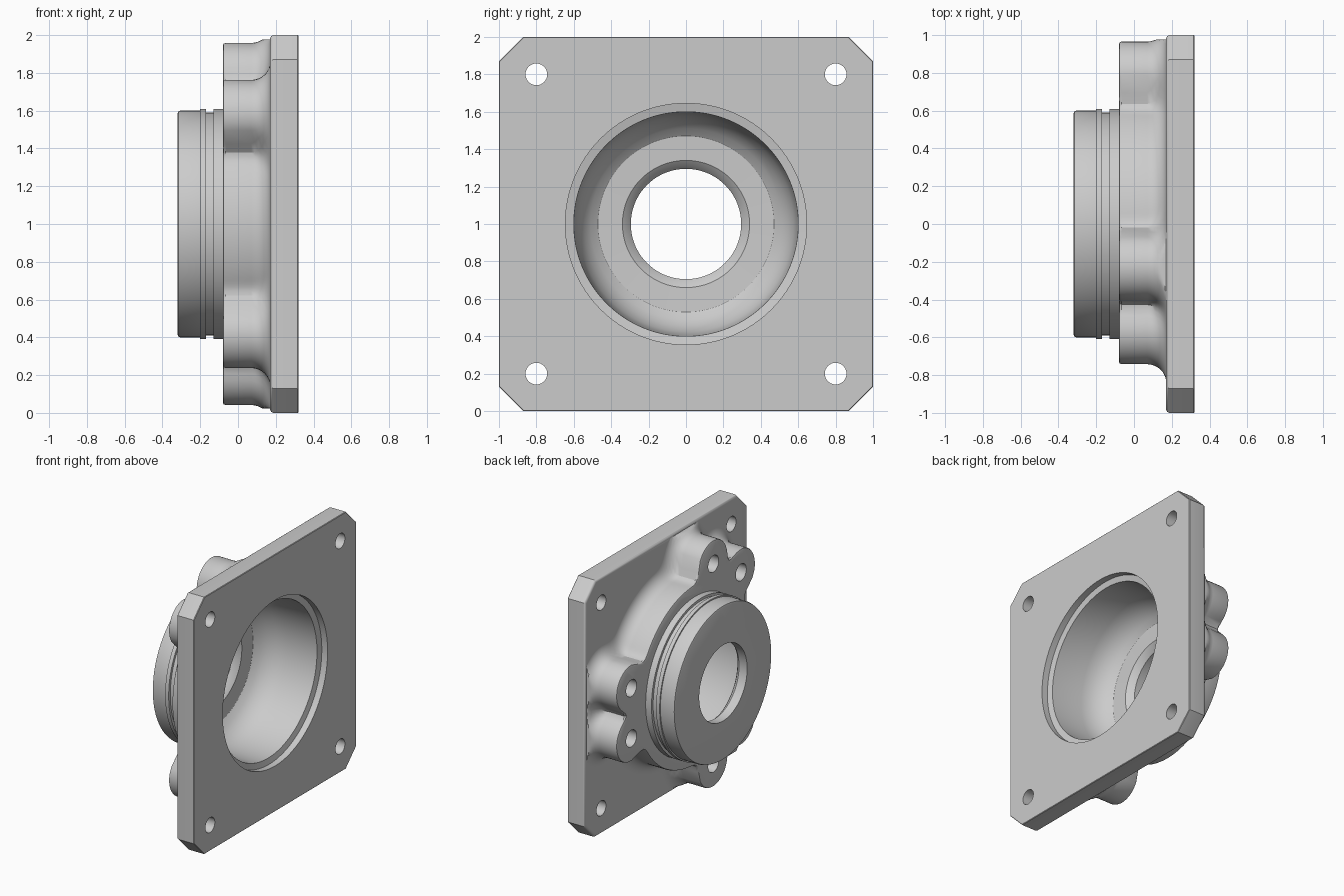
import bpy, bmesh, math

if "Cube" in bpy.data.objects:
    bpy.data.objects.remove(bpy.data.objects["Cube"])

def finish(bm, name):
    bmesh.ops.recalc_face_normals(bm, faces=bm.faces)
    me = bpy.data.meshes.new(name)
    bm.to_mesh(me)
    bm.free()
    ob = bpy.data.objects.new(name, me)
    bpy.context.collection.objects.link(ob)
    return ob

def loft(name, rings):
    """Closed solid through equal-length rings of points."""
    bm = bmesh.new()
    loops = [[bm.verts.new(p) for p in ring] for ring in rings]
    n = len(loops[0])
    for a, b in zip(loops, loops[1:]):
        for i in range(n):
            j = (i + 1) % n
            bm.faces.new((a[i], a[j], b[j], b[i]))
    bm.faces.new(loops[0])
    bm.faces.new(loops[-1])
    return finish(bm, name)

def turned(name, profile, y=0, z=1, n=128):
    """Solid turned about the x direction from (x, radius) points."""
    return loft(name, [[(x, y + r * math.cos(2 * math.pi * i / n),
                         z + r * math.sin(2 * math.pi * i / n)) for i in range(n)]
                       for x, r in profile])

def combine(target, other, operation):
    mod = target.modifiers.new("combine", 'BOOLEAN')
    mod.operation, mod.object, mod.solver = operation, other, 'EXACT'
    bpy.context.view_layer.objects.active = target
    bpy.ops.object.modifier_apply(modifier=mod.name)
    bpy.data.objects.remove(other)

# Blind bolt holes: three pairs around the axis
BOLTS = [(0.81 * math.cos(math.radians(c + s)), 0.81 * math.sin(math.radians(c + s)))
         for c in (0, 120, 240) for s in (-14, 14)]

def smooth_min(a, b, k=0.11):
    h = max(k - abs(a - b), 0) / k
    return min(a, b) - h * h * k / 4

def field(y, z):
    d = math.hypot(y, z) - 0.70
    for by, bz in BOLTS:
        d = smooth_min(d, math.hypot(y - by, z - bz) - 0.18)
    return d

def lobed_ring(x, offset, n=240):
    """Outline of round core plus bolt lobes, kept inside the plate."""
    ring = []
    for i in range(n):
        c, s = math.cos(2 * math.pi * i / n), math.sin(2 * math.pi * i / n)
        lo, hi = 0.4, 1.5
        for _ in range(28):
            m = (lo + hi) / 2
            if field(m * c, m * s) < offset:
                lo = m
            else:
                hi = m
        y, z = (max(-0.978, min(0.978, lo * v)) for v in (c, s))
        ring.append((x, y, z + 1))
    return ring

# Square plate with clipped corners and a softened rear edge
def plate_ring(x, inset):
    h, c = 1 - inset, 0.87 - inset * 0.4
    return [(x, y, z + 1) for y, z in ((h, -c), (h, c), (c, h), (-c, h),
                                      (-h, c), (-h, -c), (-c, -h), (c, -h))]

plate_edge = [(0.19 - 0.02 * math.sin(t), 0.02 * (1 - math.cos(t)))
              for t in (math.pi / 2 * i / 4 for i in range(5))]
body = loft("flange_housing", [plate_ring(0.32, 0.004), plate_ring(0.316, 0)] +
            [plate_ring(x, o) for x, o in plate_edge])

# Lobed boss flowing into the plate through a fillet
layers = [(-0.08, -0.014), (-0.076, -0.004), (-0.066, 0)]
layers += [(0.07 + 0.101 * math.sin(t), 0.1 * (1 - math.cos(t)))
           for t in (math.pi / 2 * i / 8 for i in range(9))]
layers += [(0.2, 0.1)]
combine(body, loft("lobed_boss", [lobed_ring(x, o) for x, o in layers]), 'UNION')

# Round hub with a ring groove
combine(body, turned("hub", [
    (-0.32, 0.585), (-0.316, 0.596), (-0.305, 0.60), (-0.20, 0.60), (-0.20, 0.61),
    (-0.17, 0.61), (-0.17, 0.59), (-0.13, 0.59), (-0.13, 0.61), (0.0, 0.61)]), 'UNION')

# Stepped bowl and through bore
combine(body, turned("bore_cutter", [
    (0.4, 0.645), (0.27, 0.645), (0.26, 0.60), (0.0, 0.59), (-0.07, 0.575),
    (-0.13, 0.545), (-0.17, 0.51), (-0.20, 0.47), (-0.205, 0.34), (-0.225, 0.315),
    (-0.25, 0.295), (-0.4, 0.295)]), 'DIFFERENCE')

# Corner mounting holes
for y in (-0.8, 0.8):
    for z in (0.2, 1.8):
        combine(body, turned("hole_cutter", [(-0.3, 0.058), (0.5, 0.058)], y, z, 32), 'DIFFERENCE')

# Blind bolt holes in the lobes
for y, z in BOLTS:
    combine(body, turned("bolt_cutter", [(-0.2, 0.065), (0.14, 0.065), (0.17, 0.005)],
                         y, z + 1, 32), 'DIFFERENCE')

bpy.ops.object.select_all(action='DESELECT')
body.select_set(True)
bpy.context.view_layer.objects.active = body
bpy.ops.object.shade_smooth_by_angle(angle=math.radians(30))
